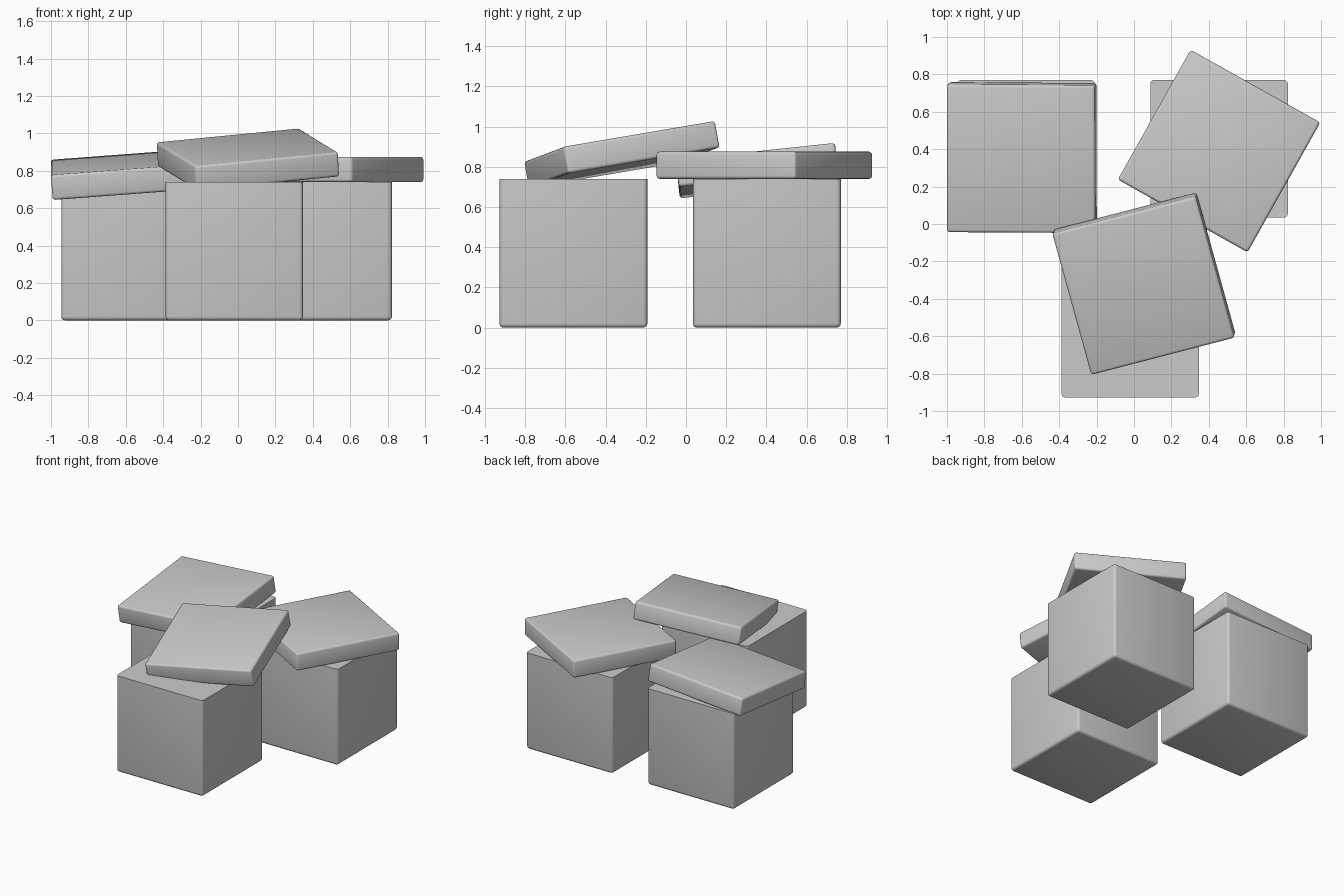
import bpy, bmesh
from mathutils import Matrix, Vector

if "Cube" in bpy.data.objects:
    bpy.data.objects.remove(bpy.data.objects["Cube"])

BOX, HEIGHT, WALL = 0.735, 0.74, 0.047
LID, LID_T = 0.795, 0.135


def finish(bm, name, matrix):
    bmesh.ops.recalc_face_normals(bm, faces=bm.faces[:])
    mesh = bpy.data.meshes.new(name)
    bm.to_mesh(mesh)
    bm.free()
    ob = bpy.data.objects.new(name, mesh)
    bpy.context.collection.objects.link(ob)
    ob.matrix_world = matrix
    bpy.ops.object.select_all(action='DESELECT')
    ob.select_set(True)
    bpy.context.view_layer.objects.active = ob
    bpy.ops.object.shade_smooth_by_angle(angle=0.6)
    return ob


def add_shell(bm, size, z0, z1):
    """Open-topped block with rounded sides and bottom; adds to bm."""
    m = Matrix.Translation((0, 0, (z0 + z1) / 2)) @ Matrix.Diagonal((size, size, z1 - z0, 1))
    verts = bmesh.ops.create_cube(bm, size=1, matrix=m)['verts']
    top = [f for f in {f for v in verts for f in v.link_faces}
           if all(v.co.z > z1 - 1e-4 for v in f.verts)]
    edges = [e for e in {e for v in verts for e in v.link_edges}
             if not all(v.co.z > z1 - 1e-4 for v in e.verts)]
    bmesh.ops.delete(bm, geom=top, context='FACES_ONLY')
    bmesh.ops.bevel(bm, geom=edges, offset=0.02, segments=3, profile=0.5, affect='EDGES')


def make_box(name, x, y):
    bm = bmesh.new()
    add_shell(bm, BOX, 0, HEIGHT)
    add_shell(bm, BOX - 2 * WALL, WALL, HEIGHT)
    # flat rim joins outer and inner walls
    rim = [e for e in bm.edges if e.is_boundary]
    bmesh.ops.bridge_loops(bm, edges=rim)
    finish(bm, name, Matrix.Translation((x, y, 0)))


def make_lid(name, centre, x_dir, y_dir):
    bm = bmesh.new()
    bmesh.ops.create_cube(bm, size=1, matrix=Matrix.Diagonal((LID, LID, LID_T, 1)))
    bmesh.ops.bevel(bm, geom=bm.edges[:], offset=0.015, segments=3, profile=0.5,
                    affect='EDGES')
    # orientation from the lid's two edge directions
    x = Vector(x_dir).normalized()
    z = x.cross(Vector(y_dir)).normalized()
    y = z.cross(x)
    rot = Matrix((x, y, z)).transposed().to_4x4()
    finish(bm, name, Matrix.Translation(centre) @ rot)


# Three open boxes
make_box("front_box", -0.02, -0.56)
make_box("right_box", 0.455, 0.4025)
make_box("left_box", -0.5775, 0.4025)

# Three loose lids
make_lid("front_lid", (0.053, -0.319, 0.861), (0.77, 0.2, 0.075), (-0.21, 0.765, 0.13))
make_lid("right_lid", (0.455, 0.39, 0.8075), (0.692, -0.388, 0), (0.388, 0.692, 0))
make_lid("left_lid", (-0.6, 0.355, 0.781), (1, -0.006, 0.075), (0.006, 1, 0.107))
